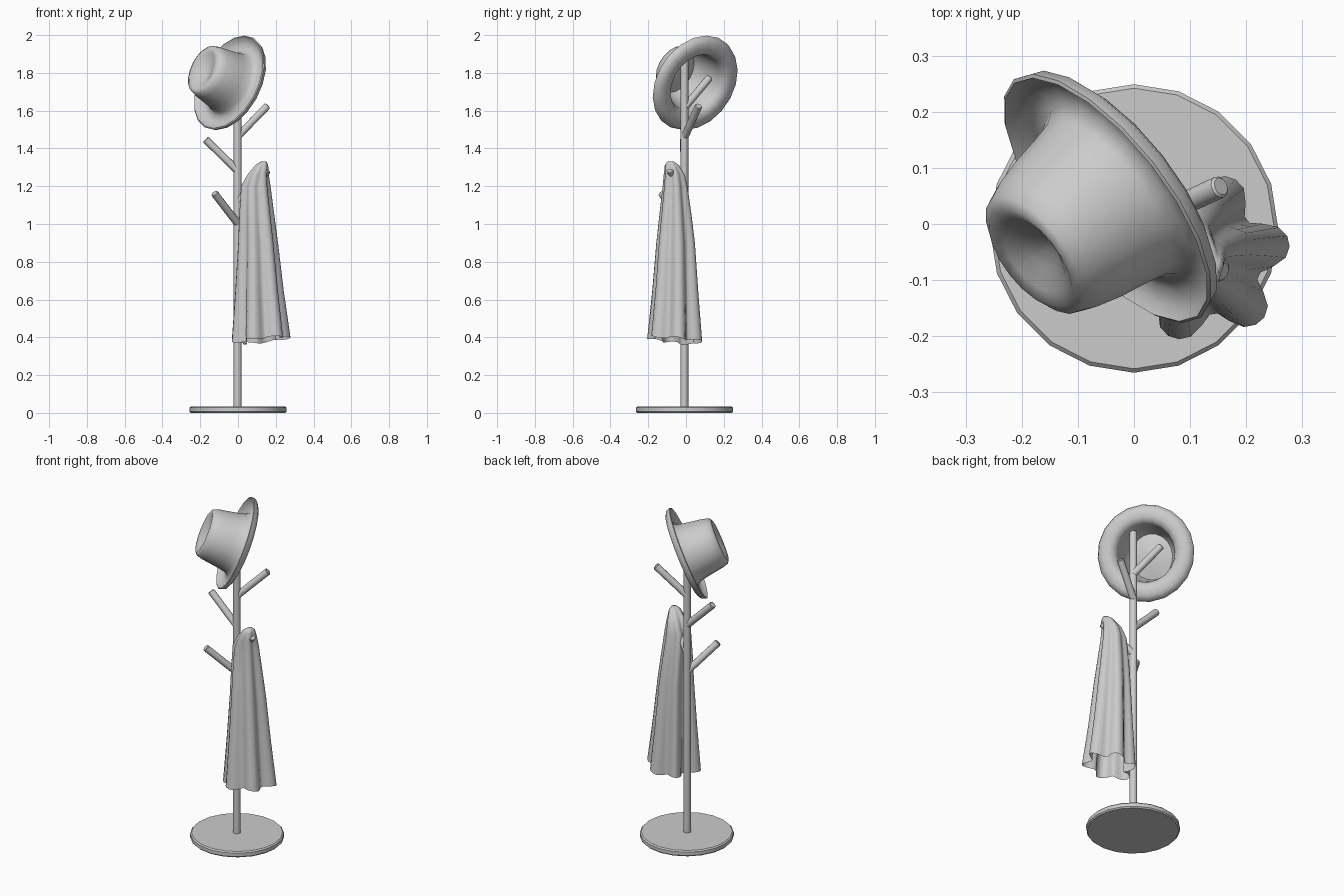
import bpy, bmesh, math
from mathutils import Vector, Matrix

if "Cube" in bpy.data.objects:
    bpy.data.objects.remove(bpy.data.objects["Cube"])

grey = bpy.data.materials.new("plain_grey")
grey.diffuse_color = (0.6, 0.6, 0.6, 1)
grey.use_nodes = True
grey.node_tree.nodes["Principled BSDF"].inputs["Base Color"].default_value = grey.diffuse_color


def finish(name, bm, angle=40, matrix=None):
    bmesh.ops.recalc_face_normals(bm, faces=bm.faces[:])
    me = bpy.data.meshes.new(name)
    bm.to_mesh(me)
    bm.free()
    me.materials.append(grey)
    ob = bpy.data.objects.new(name, me)
    if matrix:
        ob.matrix_world = matrix
    bpy.context.collection.objects.link(ob)
    bpy.ops.object.select_all(action='DESELECT')
    ob.select_set(True)
    bpy.context.view_layer.objects.active = ob
    bpy.ops.object.shade_smooth_by_angle(angle=math.radians(angle))
    return ob


def skin(bm, rings):
    """Join rings of points with quads."""
    loops = [[bm.verts.new(p) for p in ring] for ring in rings]
    n = len(loops[0])
    for a, b in zip(loops, loops[1:]):
        for i in range(n):
            j = (i + 1) % n
            bm.faces.new((a[i], a[j], b[j], b[i]))
    return loops


def circle(r, z, n):
    return [(r * math.sin(2 * math.pi * i / n), r * math.cos(2 * math.pi * i / n), z)
            for i in range(n)]


def rod(name, start, end, r, n=12, bevel=0.004):
    """Capped round bar with a small edge chamfer."""
    a, b = Vector(start), Vector(end)
    length = (b - a).length
    bm = bmesh.new()
    loops = skin(bm, [circle(r, 0, n), circle(r, length - bevel, n),
                      circle(r - bevel, length, n)])
    bm.faces.new(loops[0])
    bm.faces.new(loops[-1])
    rot = (b - a).to_track_quat('Z', 'Y').to_matrix().to_4x4()
    return finish(name, bm, 40, Matrix.Translation(a) @ rot)


# Round foot plate with chamfered rims
bm = bmesh.new()
loops = skin(bm, [circle(0.25, 0, 20), circle(0.257, 0.007, 20),
                  circle(0.257, 0.028, 20), circle(0.25, 0.035, 20)])
bm.faces.new(loops[0])
bm.faces.new(loops[-1])
finish("base", bm, 25, Matrix.Translation((0, -0.008, 0)))

# Upright pole and its five slanted pegs
rod("pole", (-0.002, -0.008, 0.03), (-0.002, -0.008, 1.89), 0.021)
pegs = [((0, -0.005, 1.465), (0.155, 0.067, 1.625)),
        ((0, -0.008, 1.28), (-0.172, -0.012, 1.448)),
        ((0, -0.008, 1.0), (-0.125, -0.13, 1.163)),
        ((0, -0.005, 1.62), (-0.09, 0.125, 1.775)),
        ((0, -0.008, 1.12), (0.157, -0.085, 1.285))]
for k, (a, b) in enumerate(pegs):
    rod("peg_%d" % (k + 1), a, b, 0.02)

# Hat: hollow turned shell, tilted, with an oval dent in the crown
# (radius, height, squash across the crown)
profile = [(0.02, 0.158, 0.5), (0.06, 0.166, 0.6), (0.1, 0.186, 0.75),
           (0.122, 0.195, 0.86), (0.137, 0.184, 0.92), (0.146, 0.15, 0.96),
           (0.153, 0.1, 1), (0.161, 0.05, 1), (0.17, 0.008, 1), (0.185, -0.014, 1),
           (0.22, -0.02, 1), (0.25, -0.008, 1), (0.264, 0.01, 1),
           (0.27, 0.006, 1), (0.262, -0.016, 1), (0.24, -0.029, 1), (0.2, -0.032, 1),
           (0.172, -0.018, 1), (0.16, 0.008, 1), (0.155, 0.05, 1), (0.147, 0.1, 1),
           (0.14, 0.15, 0.95), (0.128, 0.178, 0.9), (0.06, 0.158, 0.6),
           (0.02, 0.152, 0.5)]
N = 20
rings = []
for r, h, squash in profile:
    rings.append([(r * math.cos(2 * math.pi * i / N),
                   r * squash * math.sin(2 * math.pi * i / N), h) for i in range(N)])
bm = bmesh.new()
loops = skin(bm, rings)
bm.faces.new(loops[0])
bm.faces.new(loops[-1])
axis = Vector((-0.725, -0.57, 0.385)).normalized()
side = Vector((-0.618, 0.786, 0)).normalized()
up = side.cross(axis).normalized()
if up.z < 0:
    up = -up
side = axis.cross(up)
tilt = Matrix((up, side, axis)).transposed().to_4x4()
finish("hat", bm, 60, Matrix.Translation((-0.043, 0.049, 1.746)) @ tilt)

# Coat hung on a peg: widening sections with growing folds
# (height, centre x, centre y, half width x, half width y, fold depth)
sections = [(1.33, 0.135, -0.08, 0.016, 0.018, 0.0),
            (1.312, 0.126, -0.075, 0.034, 0.038, 0.04),
            (1.26, 0.106, -0.062, 0.058, 0.058, 0.08),
            (1.2, 0.094, -0.058, 0.079, 0.068, 0.1),
            (1.05, 0.099, -0.056, 0.094, 0.088, 0.11),
            (0.9, 0.106, -0.055, 0.107, 0.106, 0.12),
            (0.65, 0.113, -0.057, 0.13, 0.126, 0.14),
            (0.395, 0.121, -0.06, 0.158, 0.151, 0.17)]
M = 48
rings = []
for z, cx, cy, rx, ry, fold in sections:
    ring = []
    drop = max(0, (0.66 - z) / 0.265)
    for i in range(M):
        t = 2 * math.pi * i / M
        dip = (1 - math.cos(6 * (t - math.radians(11)))) / 2
        wave = 1 - 2 * fold * dip ** 1.5
        # press in where the pole stands behind the cloth
        off = (t - math.radians(152) + math.pi) % (2 * math.pi) - math.pi
        wave *= 1 - 0.28 * math.exp(-(off / 0.36) ** 2) * min(1, fold * 7)
        hem = drop * (0.018 * math.cos(t + math.radians(40))
                      + 0.006 * math.cos(6 * t) - 0.01)
        ring.append((cx + rx * wave * math.cos(t), cy + ry * wave * math.sin(t), z + hem))
    rings.append(ring)
bm = bmesh.new()
loops = skin(bm, rings)
bm.faces.new(loops[0])
finish("coat", bm, 70)
